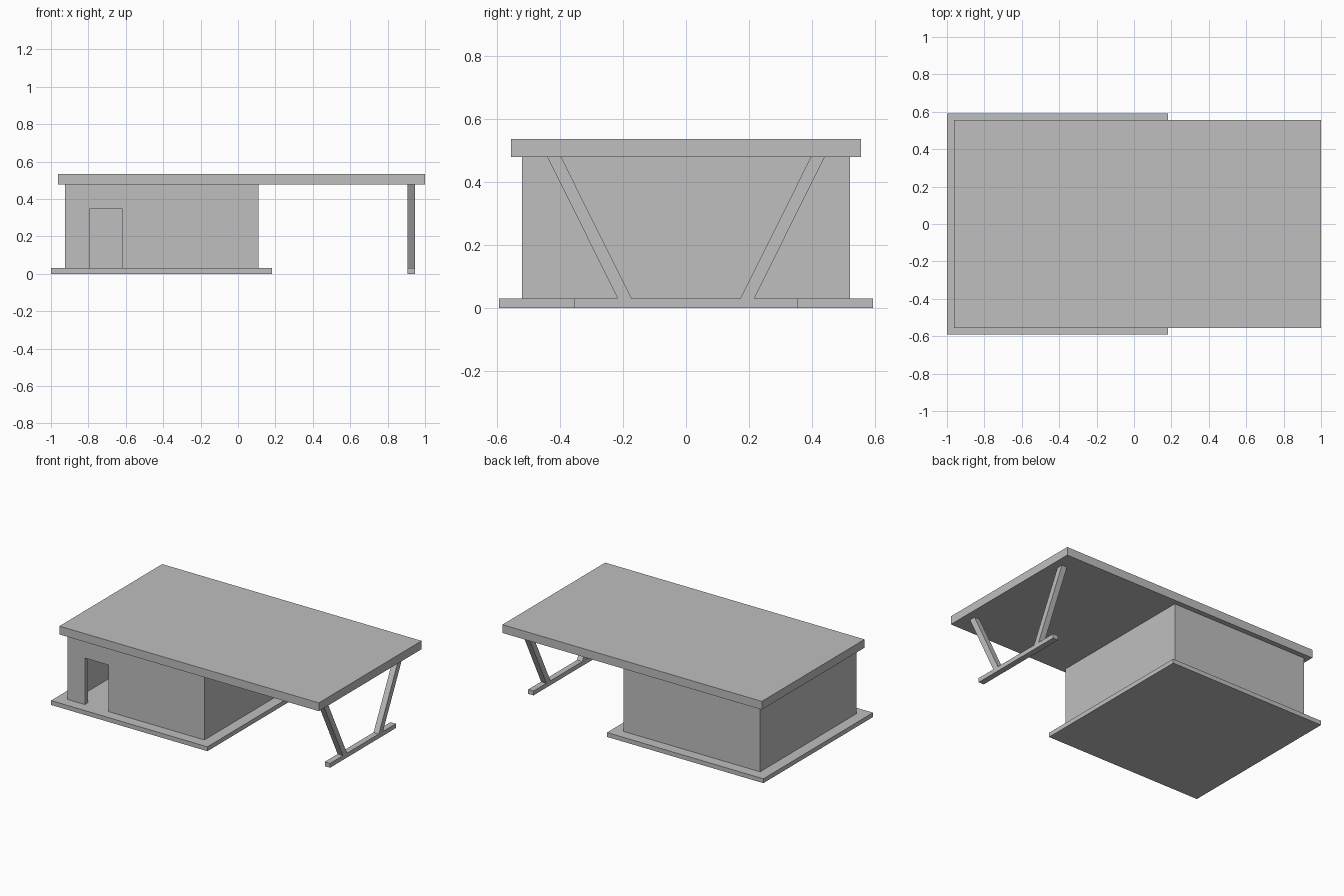
import bpy
import bmesh

cube = bpy.data.objects.get("Cube")
if cube:
    bpy.data.objects.remove(cube, do_unlink=True)

# One plain grey for the whole building
grey = bpy.data.materials.new("plain grey")
grey.use_nodes = True
colour = (0.52, 0.52, 0.52, 1)
grey.diffuse_color = colour
grey.node_tree.nodes["Principled BSDF"].inputs["Base Color"].default_value = colour


def prism(name, outline, offset):
    """Extrude a flat outline by the offset vector."""
    bm = bmesh.new()
    face = bm.faces.new([bm.verts.new(p) for p in outline])
    moved = bmesh.ops.extrude_face_region(bm, geom=[face])["geom"]
    verts = [v for v in moved if isinstance(v, bmesh.types.BMVert)]
    bmesh.ops.translate(bm, verts=verts, vec=offset)
    bmesh.ops.recalc_face_normals(bm, faces=bm.faces)
    mesh = bpy.data.meshes.new(name)
    bm.to_mesh(mesh)
    bm.free()
    mesh.materials.append(grey)
    obj = bpy.data.objects.new(name, mesh)
    bpy.context.collection.objects.link(obj)
    return obj


def box(name, x0, x1, y0, y1, z0, z1):
    outline = [(x0, y0, z0), (x1, y0, z0), (x1, y1, z0), (x0, y1, z0)]
    return prism(name, outline, (0, 0, z1 - z0))


def cut(target, cutter):
    """Subtract the cutter from the target, then discard it."""
    cutter.hide_render = True
    mod = target.modifiers.new("cut", 'BOOLEAN')
    mod.operation = 'DIFFERENCE'
    mod.solver = 'EXACT'
    mod.object = cutter
    bpy.context.view_layer.objects.active = target
    bpy.ops.object.modifier_apply(modifier=mod.name)
    bpy.data.objects.remove(cutter, do_unlink=True)


FLOOR, CEILING, WALL = 0.03, 0.478, 0.035
LEFT, RIGHT, DEPTH = -0.925, 0.11, 0.52

# Base slab and overhanging roof
box("base_slab", -1, 0.183, -0.592, 0.592, 0, FLOOR)
box("roof", -0.962, 1, -0.555, 0.555, CEILING, 0.535)

# Hollow room with an open doorway in the front wall
walls = box("walls", LEFT, RIGHT, -DEPTH, DEPTH, FLOOR, CEILING)
cut(walls, box("room_cutter", LEFT + WALL, RIGHT - WALL,
               -DEPTH + WALL, DEPTH - WALL, 0, 1))
cut(walls, box("door_cutter", -0.795, -0.617, -DEPTH - 0.1,
               -DEPTH + WALL + 0.1, 0, 0.348))

# Canopy support: ground beam with two struts leaning outwards
X0, X1 = 0.905, 0.945
box("support_beam", X0, X1, -0.355, 0.355, 0, FLOOR)
for side, name in ((-1, "front_strut"), (1, "back_strut")):
    outline = [(X0, side * y, z) for y, z in
               ((0.172, FLOOR), (0.216, FLOOR), (0.439, CEILING), (0.395, CEILING))]
    prism(name, outline, (X1 - X0, 0, 0))
